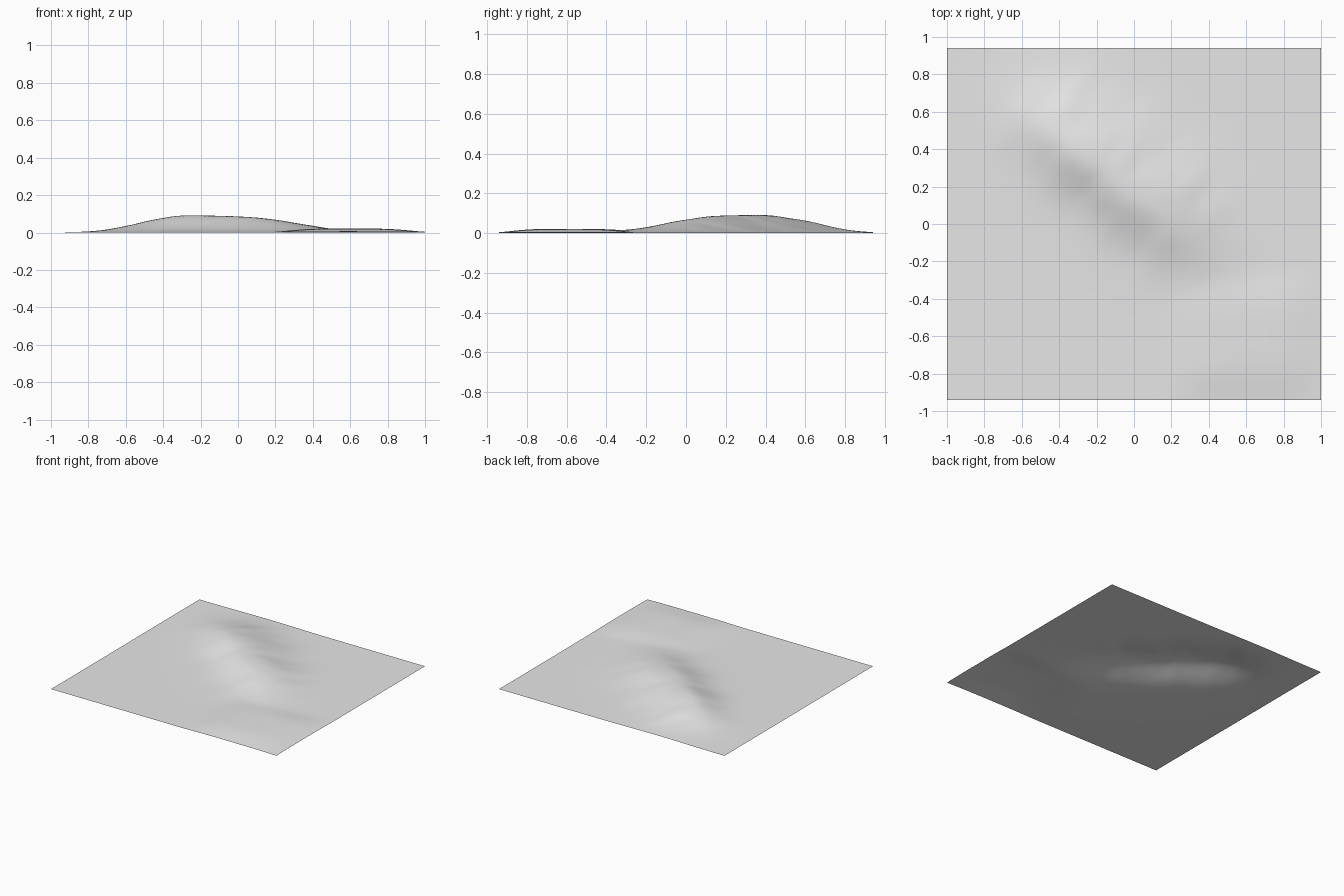
import bpy
import bmesh
from math import exp
from mathutils import Vector, noise

cube = bpy.data.objects.get("Cube")
if cube:
    bpy.data.objects.remove(cube, do_unlink=True)

HALF_X, HALF_Y = 1.0, 0.94

# Crest height along the ridge: (distance along ridge, height)
CREST = [(-1.05, 0.0), (-0.9, 0.003), (-0.75, 0.014), (-0.6, 0.04),
         (-0.45, 0.07), (-0.28, 0.09), (-0.1, 0.09), (0.12, 0.085),
         (0.27, 0.074), (0.4, 0.058), (0.62, 0.026), (0.8, 0.01),
         (1.0, 0.003), (1.3, 0.0)]


def crest_height(u):
    """Smooth interpolation of the crest profile."""
    if u <= CREST[0][0] or u >= CREST[-1][0]:
        return 0.0
    for i in range(len(CREST) - 1):
        (a, ha), (b, hb) = CREST[i], CREST[i + 1]
        if u <= b:
            before = CREST[max(i - 1, 0)]
            after = CREST[min(i + 2, len(CREST) - 1)]
            t = (u - a) / (b - a)
            ma = (hb - before[1]) / (b - before[0]) * (b - a)
            mb = (after[1] - ha) / (after[0] - a) * (b - a)
            return ((2*t**3 - 3*t*t + 1) * ha + (t**3 - 2*t*t + t) * ma
                    + (3*t*t - 2*t**3) * hb + (t**3 - t*t) * mb)
    return 0.0


def ground_height(x, y):
    # Diagonal ridge, steeper on its southwest flank
    dx, dy = x + 0.1, y - 0.2
    u = 0.78 * dx - 0.63 * dy
    v = 0.63 * dx + 0.78 * dy - 0.03
    v += 0.02 * noise.noise(Vector((u * 5, 0, 0)))
    width = 0.2 if v < 0 else 0.28
    ridge = crest_height(u) * exp(-(v / width) ** 2)
    # Shallow gullies on the flanks
    ridge *= 1 + 0.07 * noise.noise(Vector((u * 9, v * 4, 2))) * min(1, abs(v) * 8)
    # Low broad swell towards the front left corner
    swell = 0.021 * exp(-((x - 0.6) / 0.35) ** 4 - ((y + 0.6) / 0.3) ** 4)
    # Gentle apron around the ridge
    apron = 0.006 * exp(-(u / 0.65) ** 2 - (v / 0.4) ** 2)
    return max(0.0, (ridge ** 2 + swell ** 2) ** 0.5 + apron * (1 - ridge / 0.09))


# Terrain sheet
mesh = bpy.data.meshes.new("terrain")
bm = bmesh.new()
bmesh.ops.create_grid(bm, x_segments=120, y_segments=112, size=1.0)
for vert in bm.verts:
    vert.co.x *= HALF_X
    vert.co.y *= HALF_Y
    vert.co.z = ground_height(vert.co.x, vert.co.y)
for face in bm.faces:
    face.smooth = True
bm.to_mesh(mesh)
bm.free()
terrain = bpy.data.objects.new("terrain", mesh)
bpy.context.collection.objects.link(terrain)

# Plain grey ground
grey = bpy.data.materials.new("light_grey")
grey.use_nodes = True
colour = (0.8, 0.8, 0.8, 1)
grey.diffuse_color = colour
grey.node_tree.nodes["Principled BSDF"].inputs["Base Color"].default_value = colour
mesh.materials.append(grey)
